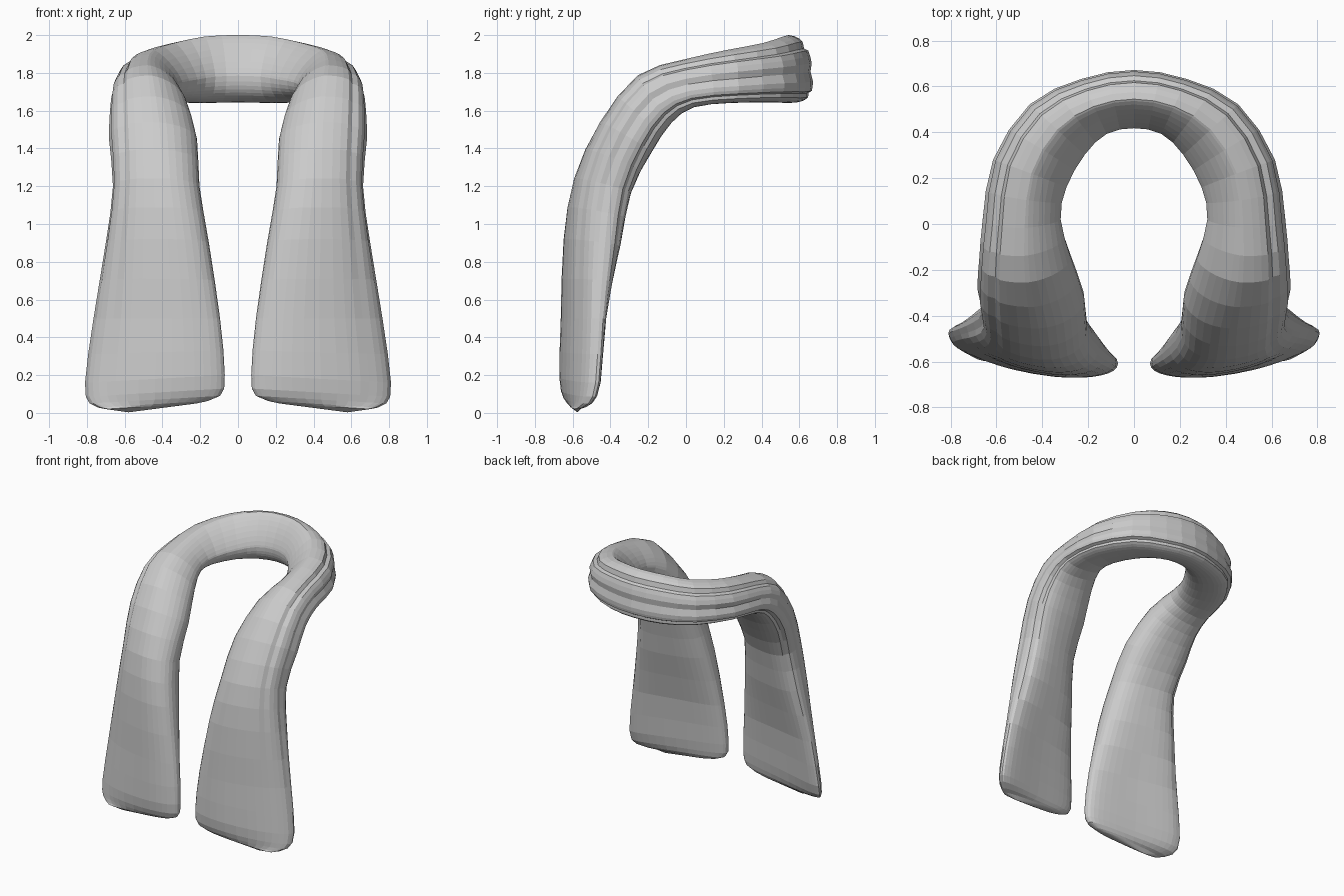
import bpy, bmesh, math
from mathutils import Vector as V

if "Cube" in bpy.data.objects:
    bpy.data.objects.remove(bpy.data.objects["Cube"])

# Stations from hanging end to back of neck:
# centre, half-width axis (inner edge to outer edge), half-thickness axis (outward), backward curl of edges
STATIONS = [
    ((.46, -.585, .035), (.24, .01, -.015), (0, -.03, 0), .0),
    ((.44, -.575, .07), (.345, .045, -.02), (0, -.055, 0), .02),
    ((.44, -.568, .18), (.37, .065, -.02), (0, -.075, 0), .035),
    ((.43, -.548, .50), (.335, .065, 0), (0, -.088, 0), .035),
    ((.427, -.497, .90), (.273, .055, 0), (.01, -.132, .02), .02),
    ((.433, -.435, 1.20), (.229, .04, 0), (.01, -.142, .04), .01),
    ((.45, -.305, 1.45), (.233, .02, 0), (0, -.135, .08), 0),
    ((.475, -.15, 1.64), (.20, 0, -.01), (0, -.09, .125), 0),
    ((.49, .02, 1.715), (.17, 0, -.01), (-.01, -.03, .125), 0),
    ((.455, .22, 1.74), (.16, .06, -.01), (-.005, 0, .14), 0),
    ((.335, .412, 1.755), (.12, .11, -.01), (0, 0, .157), 0),
    ((.175, .513, 1.765), (.055, .12, -.015), (0, 0, .175), 0),
    ((0, .545, 1.77), (0, .127, -.015), (0, 0, .177), 0),
]
SIDES, STEPS = 36, 2


def spline(a, b, c, d, t):
    return .5 * (2 * b + (c - a) * t + (2 * a - 5 * b + 4 * c - d) * t * t
                 + (3 * b - a - 3 * c + d) * t ** 3)


def section(c, a, b, curl, s):
    """Rounded loop, sloped toward the neck and pleated outward; s runs 0 to 1 along the scarf."""
    pleat = max(.12, min(1, (s - .15) / .6))
    ring = max(0, min(1, (s - .35) / .4))
    pts = []
    for j in range(SIDES):
        ang = 2 * math.pi * j / SIDES
        co, si = math.cos(ang), math.sin(ang)
        power = .82 + .75 * ring if co < 0 < si else .82
        u = math.copysign(abs(co) ** power, co)
        v = math.copysign(abs(si) ** power, si)
        v *= 1 + ring * (.3 if v > 0 else -.3)
        r = 1.0
        if -40 < math.degrees(math.atan2(si, co)) < 80 and j % 4 == 1:
            r -= .09 * pleat
        pts.append(c + (a * u + b * v) * r + V((0, curl * (u * u - .3), 0)))
    return pts


# Loft one half of the scarf through the stations
st = [tuple(V(p) for p in s[:3]) + (s[3],) for s in STATIONS]
back = tuple(V((-p.x, p.y, p.z)) for p in st[-2][:3]) + (0,)
ext = [st[0]] + st + [back]
n = len(st) - 1
rings = []
for i in range(n):
    for k in range(STEPS):
        args = [spline(*(ext[i + m][q] for m in range(4)), k / STEPS) for q in range(4)]
        rings.append(section(*args, (i + k / STEPS) / n))
rings.append(section(*st[-1], 1))
for p in rings[-1]:
    p.x = 0

bm = bmesh.new()
loops = [[bm.verts.new(p) for p in r] for r in rings]
for lo, hi in zip(loops, loops[1:]):
    for j in range(SIDES):
        k = (j + 1) % SIDES
        bm.faces.new((lo[j], lo[k], hi[k], hi[j]))
# Closed hem, lowest toward the outer corner
tip = bm.verts.new((.58, -.575, .003))
for j in range(SIDES):
    bm.faces.new((tip, loops[0][(j + 1) % SIDES], loops[0][j]))
bmesh.ops.recalc_face_normals(bm, faces=bm.faces)

me = bpy.data.meshes.new("scarf")
bm.to_mesh(me)
bm.free()
scarf = bpy.data.objects.new("scarf", me)
bpy.context.collection.objects.link(scarf)

# Other half
mod = scarf.modifiers.new("mirror", 'MIRROR')
mod.use_clip = True
mod.merge_threshold = .002
